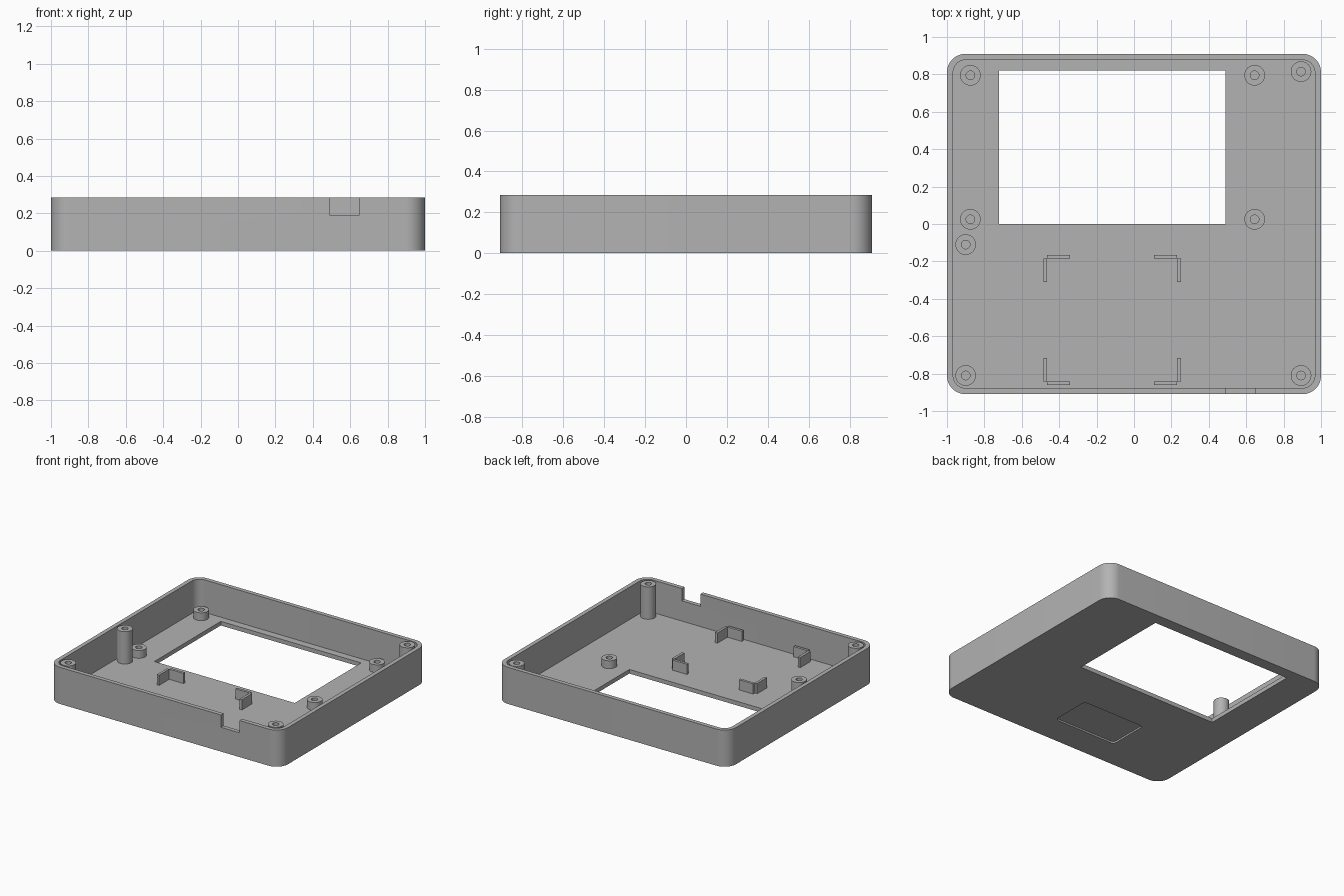
import bpy, bmesh, math

if "Cube" in bpy.data.objects:
    bpy.data.objects.remove(bpy.data.objects["Cube"], do_unlink=True)

W, D, H = 1.0, 0.91, 0.286        # half width, half depth, height
WALL, FLOOR = 0.033, 0.032
CORNER = 0.1

grey = bpy.data.materials.new("plastic_grey")
grey.use_nodes = True
grey.diffuse_color = (0.45, 0.45, 0.45, 1)
grey.node_tree.nodes["Principled BSDF"].inputs["Base Color"].default_value = (0.45, 0.45, 0.45, 1)


def finish(name, bm):
    bmesh.ops.recalc_face_normals(bm, faces=bm.faces)
    mesh = bpy.data.meshes.new(name)
    bm.to_mesh(mesh)
    bm.free()
    mesh.materials.append(grey)
    obj = bpy.data.objects.new(name, mesh)
    bpy.context.collection.objects.link(obj)
    return obj


def select(obj):
    bpy.ops.object.select_all(action='DESELECT')
    obj.select_set(True)
    bpy.context.view_layer.objects.active = obj


def smooth(obj):
    select(obj)
    bpy.ops.object.shade_smooth_by_angle(angle=math.radians(30))


def slab(name, x0, x1, y0, y1, z0, z1, radius=0.0, steps=12):
    """Upright block, with rounded vertical corners if a radius is given."""
    bm = bmesh.new()
    outline = []
    corners = [(x1, y1, -1, -1), (x0, y1, 1, -1), (x0, y0, 1, 1), (x1, y0, -1, 1)]
    for i, (x, y, sx, sy) in enumerate(corners):
        cx, cy = x + sx * radius, y + sy * radius
        for k in range(steps + 1 if radius else 1):
            a = math.pi / 2 * (i + k / steps)
            outline.append(bm.verts.new((cx + radius * math.cos(a), cy + radius * math.sin(a), z0)))
    base = bm.faces.new(outline)
    top = bmesh.ops.extrude_face_region(bm, geom=[base], use_keep_orig=True)["geom"]
    bmesh.ops.translate(bm, vec=(0, 0, z1 - z0), verts=[v for v in top if isinstance(v, bmesh.types.BMVert)])
    return finish(name, bm)


def cut(obj, cutter):
    mod = obj.modifiers.new("cut", 'BOOLEAN')
    mod.operation = 'DIFFERENCE'
    mod.solver = 'EXACT'
    mod.object = cutter
    select(obj)
    bpy.ops.object.modifier_apply(modifier=mod.name)
    bpy.data.objects.remove(cutter, do_unlink=True)


def boss(name, x, y, top, outer=0.055, hole=0.023, segments=40):
    """Hollow screw post, turned from its wall section."""
    bm = bmesh.new()
    low = FLOOR - 0.005
    section = [(hole, low), (hole, top), (outer, top), (outer, low)]
    verts = [bm.verts.new((x + r, y, z)) for r, z in section]
    edges = [bm.edges.new(pair) for pair in zip(verts, verts[1:])]
    bmesh.ops.spin(bm, geom=verts + edges, cent=(x, y, 0), axis=(0, 0, 1),
                   angle=math.tau, steps=segments, use_duplicate=False)
    bmesh.ops.remove_doubles(bm, verts=bm.verts, dist=0.0001)
    smooth(finish(name, bm))


# Tray: rounded shell with display window, cable notch and label recess
tray = slab("case_tray", -W, W, -D, D, 0, H, CORNER)
cut(tray, slab("cavity", -W + WALL, W - WALL, -D + WALL, D - WALL, FLOOR, H + 0.1, CORNER - WALL))
cut(tray, slab("window", -0.723, 0.49, 0.0, 0.82, -0.1, 0.1))
cut(tray, slab("notch", 0.49, 0.65, -D - 0.05, -D + WALL + 0.02, 0.19, H + 0.1))
cut(tray, slab("label_recess", -0.385, 0.152, -0.682, -0.362, -0.1, 0.013, 0.03, 6))
smooth(tray)

# Tall posts that take the lid screws
for i, (x, y) in enumerate([(-0.9, -0.81), (0.893, -0.81), (0.893, 0.815), (-0.9, -0.11)]):
    boss(f"lid_post_{i + 1}", x, y, H - 0.001)

# Short posts around the display window
for x, side in ((-0.875, "right"), (0.645, "left")):
    for y, end in ((0.025, "front"), (0.795, "back")):
        boss(f"display_post_{end}_{side}", x, y, 0.093)

# Board retainers: two thin tabs at each corner of a rectangle
CX, CY, HX, HY = -0.117, -0.513, 0.348, 0.328
TAB, LENGTH, TOP = 0.02, 0.124, 0.112
for sx, side in ((-1, "right"), (1, "left")):
    for sy, end in ((-1, "front"), (1, "back")):
        xs = [CX + sx * v for v in (HX - LENGTH, HX, HX + TAB)]
        ys = [CY + sy * v for v in (HY - LENGTH, HY, HY + TAB)]
        for name, a, b in (("cross", (xs[0], xs[1]), (ys[1], ys[2])),
                           ("side", (xs[1], xs[2]), (ys[0], ys[1]))):
            slab(f"retainer_{name}_{end}_{side}", min(a), max(a), min(b), max(b), FLOOR - 0.005, TOP)
